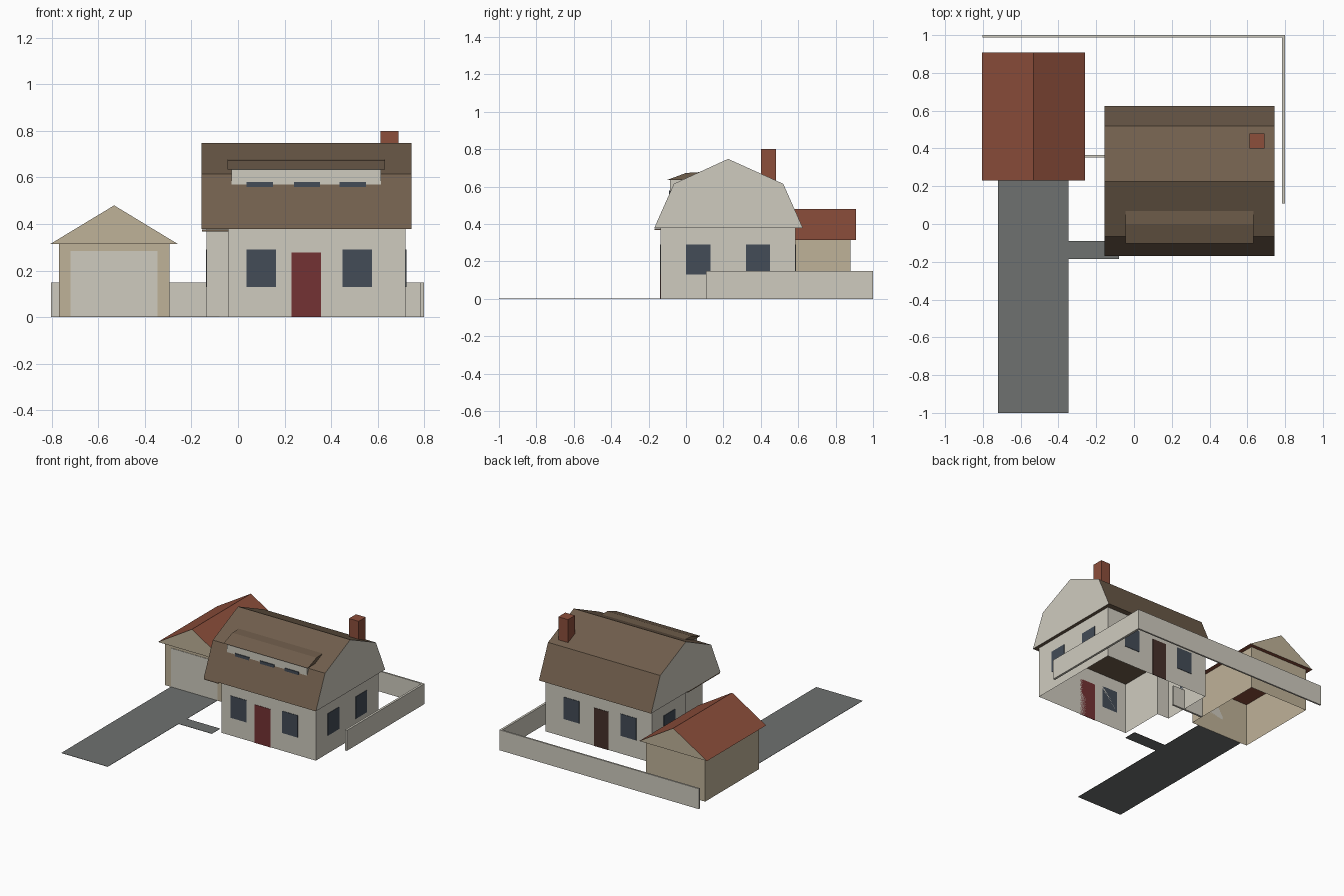
import bpy, bmesh
from mathutils import Vector

if "Cube" in bpy.data.objects:
    bpy.data.objects.remove(bpy.data.objects["Cube"])


def material(name, hex_rgb):
    def lin(c):
        return c / 12.92 if c <= 0.04045 else ((c + 0.055) / 1.055) ** 2.4
    m = bpy.data.materials.new(name)
    m.diffuse_color = [lin(int(hex_rgb[i:i + 2], 16) / 255) for i in (0, 2, 4)] + [1]
    m.use_nodes = True
    m.node_tree.nodes["Principled BSDF"].inputs["Base Color"].default_value = m.diffuse_color
    return m


CREAM = material("cream_plaster", "CFCBBF")
TAN = material("tan_boards", "BFB298")
BROWN = material("brown_shingle", "705E4C")
BRICK = material("red_brick", "8C4E3B")
GLASS = material("dark_glass", "434C57")
DOOR_RED = material("red_door_paint", "743234")
DOOR_BROWN = material("brown_door_wood", "46302A")
PAVING = material("grey_paving", "6E7170")


def finish(name, bm, mats):
    bmesh.ops.recalc_face_normals(bm, faces=bm.faces)
    me = bpy.data.meshes.new(name)
    bm.to_mesh(me)
    bm.free()
    for m in mats:
        me.materials.append(m)
    ob = bpy.data.objects.new(name, me)
    bpy.context.collection.objects.link(ob)
    return ob


def box(name, x, y, z, mat):
    """Box from (min, max) ranges."""
    bm = bmesh.new()
    bmesh.ops.create_cube(bm, size=1)
    for v in bm.verts:
        v.co = Vector([(r[0] + r[1]) / 2 + c * (r[1] - r[0]) for r, c in zip((x, y, z), v.co)])
    return finish(name, bm, [mat])


def prism(name, profile, axis, lo, hi, mats):
    """Extrude a profile along x or y; the end caps take the second material."""
    bm = bmesh.new()
    put = (lambda p, t: (t, p[0], p[1])) if axis == 0 else (lambda p, t: (p[0], t, p[1]))
    a = [bm.verts.new(put(p, lo)) for p in profile]
    b = [bm.verts.new(put(p, hi)) for p in profile]
    n = len(a)
    for i in range(n):
        bm.faces.new((a[i], a[(i + 1) % n], b[(i + 1) % n], b[i]))
    for cap in (a, b):
        bm.faces.new(cap).material_index = len(mats) - 1
    return finish(name, bm, mats)


def walls(name, plan, height, mat):
    """Upright walls around a plan, open at top and bottom."""
    bm = bmesh.new()
    a = [bm.verts.new((*p, 0)) for p in plan]
    b = [bm.verts.new((*p, height)) for p in plan]
    n = len(a)
    for i in range(n):
        bm.faces.new((a[i], a[(i + 1) % n], b[(i + 1) % n], b[i]))
    return finish(name, bm, [mat])


T = 0.003  # plate thickness for doors and windows
X0, X1, Y0, Y1 = -0.135, 0.72, -0.135, 0.585

# House walls, with a recessed porch at the front left corner
walls("house_walls", [(-0.04, Y0), (X1, Y0), (X1, Y1), (X0, Y1), (X0, 0.2), (-0.04, 0.2)], 0.38, CREAM)

# Gambrel roof with plastered gable ends
prism("house_roof", [(-0.17, 0.378), (-0.065, 0.615), (0.225, 0.748), (0.52, 0.615), (0.625, 0.378)],
      0, -0.157, 0.745, [BROWN, CREAM])
box("porch_ceiling", (-0.155, -0.04), (-0.168, 0.2), (0.368, 0.377), BROWN)
box("chimney", (0.612, 0.69), (0.4, 0.48), (0.6, 0.8), BRICK)

# Long dormer
box("dormer_wall", (-0.028, 0.614), (-0.085, 0.0), (0.5, 0.638), CREAM)
prism("dormer_roof", [(-0.102, 0.635), (0.0, 0.673), (0.07, 0.677), (0.0, 0.637)], 0, -0.045, 0.632, [BROWN])
for i, x in enumerate((0.037, 0.24, 0.437)):
    box(f"dormer_window_{i}", (x, x + 0.113), (-0.09, -0.084), (0.5, 0.58), GLASS)

# Windows and doors
WZ = (0.13, 0.29)
for i, x in enumerate((0.037, 0.449)):
    box(f"front_window_{i}", (x, x + 0.127), (Y0 - T, Y0), WZ, GLASS)
for i, x in enumerate((-0.01, 0.447)):
    box(f"back_window_{i}", (x, x + 0.125), (Y1, Y1 + T), WZ, GLASS)
for i, y in enumerate((0.0, 0.32)):
    box(f"right_window_{i}", (X1, X1 + T), (y, y + 0.13), WZ, GLASS)
box("left_window", (X0 - T, X0), (0.32, 0.45), WZ, GLASS)
box("front_door", (0.23, 0.357), (Y0 - T, Y0), (0, 0.277), DOOR_RED)
box("back_door", (0.213, 0.327), (Y1, Y1 + T), (0, 0.277), DOOR_BROWN)

# Garage
walls("garage_walls", [(-0.77, 0.26), (-0.294, 0.26), (-0.294, 0.88), (-0.77, 0.88)], 0.316, TAN)
prism("garage_roof", [(-0.805, 0.315), (-0.532, 0.48), (-0.26, 0.315)], 1, 0.23, 0.908, [BRICK, TAN])
box("garage_door", (-0.72, -0.345), (0.26 - T, 0.26), (0, 0.283), CREAM)

# Garden walls
box("back_garden_wall", (-0.803, 0.8), (0.988, 1.0), (0, 0.148), CREAM)
box("right_garden_wall", (0.784, 0.8), (0.108, 0.99), (0, 0.148), CREAM)
box("side_garden_wall", (-0.294, -0.04), (0.352, 0.366), (0, 0.148), CREAM)

# Driveway and path
box("driveway", (-0.72, -0.347), (-1.0, 0.258), (0, 0.002), PAVING)
box("path", (-0.347, -0.08), (-0.186, -0.09), (0, 0.002), PAVING)
